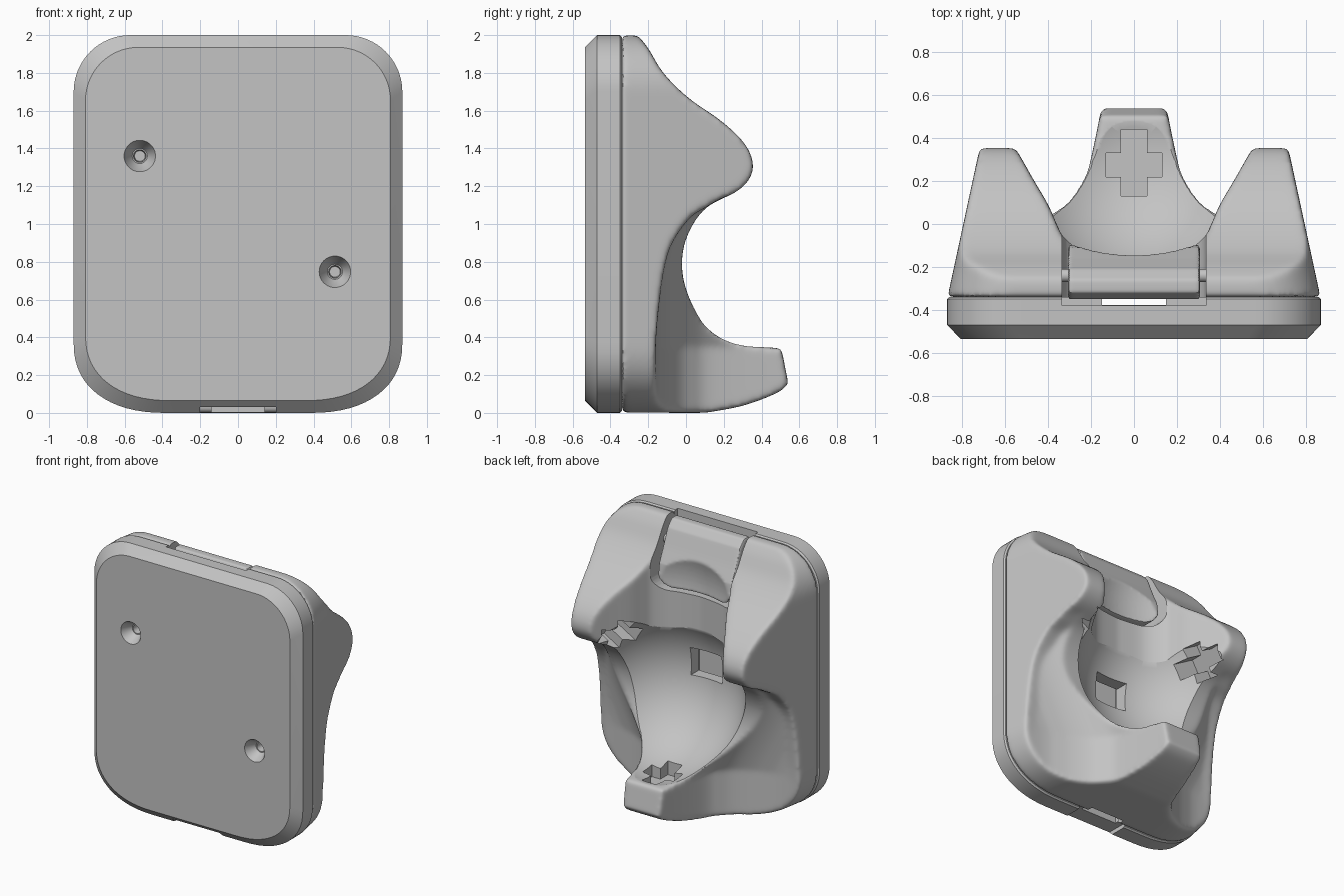
import bpy, bmesh, math
from mathutils import Matrix, Vector

cube = bpy.data.objects.get("Cube")
if cube:
    bpy.data.objects.remove(cube, do_unlink=True)

grey = bpy.data.materials.new("mid grey plastic")
grey.use_nodes = True
colour = (0.55, 0.55, 0.55, 1)
grey.diffuse_color = colour
grey.node_tree.nodes["Principled BSDF"].inputs["Base Color"].default_value = colour


# ---- helpers ----
def finish(name, bm):
    bmesh.ops.recalc_face_normals(bm, faces=bm.faces)
    mesh = bpy.data.meshes.new(name)
    bm.to_mesh(mesh)
    bm.free()
    mesh.materials.append(grey)
    obj = bpy.data.objects.new(name, mesh)
    bpy.context.collection.objects.link(obj)
    return obj


def loft(name, rings):
    bm = bmesh.new()
    loops = [[bm.verts.new(p) for p in ring] for ring in rings]
    for a, b in zip(loops, loops[1:]):
        for i in range(len(a)):
            j = (i + 1) % len(a)
            bm.faces.new((a[i], a[j], b[j], b[i]))
    bm.faces.new(loops[0])
    bm.faces.new(loops[-1])
    return finish(name, bm)


def box(name, x, y, z):
    return loft(name, [[(x[0], y[0], h), (x[1], y[0], h), (x[1], y[1], h), (x[0], y[1], h)] for h in z])


def side_prism(name, pts, x):
    return loft(name, [[(t, y, z) for y, z in pts] for t in (-x, x)])


def tongue(name, width, bottom, r):
    # tall slab with rounded lower corners
    half = [(width, 3)]
    for i in range(9):
        a = math.pi / 2 * i / 8
        half.append((width - r + r * math.cos(a), bottom + r - r * math.sin(a)))
    pts = half + [(-x, z) for x, z in reversed(half)]
    return loft(name, [[(x, y, z) for x, z in pts] for y in (-0.5, 1)])


def ball(name, centre, r):
    bm = bmesh.new()
    bmesh.ops.create_uvsphere(bm, u_segments=96, v_segments=48, radius=r,
                              matrix=Matrix.Translation(centre))
    return finish(name, bm)


def spindle(name, centre, profile, axis):
    # round part from (distance along axis, radius) pairs
    rings = []
    for t, r in profile:
        ring = []
        for i in range(40):
            c, s = r * math.cos(math.tau * i / 40), r * math.sin(math.tau * i / 40)
            p = (t, c, s) if axis == "x" else (c, t, s)
            ring.append(Vector(p) + Vector(centre))
        rings.append(ring)
    return loft(name, rings)


def spline(pts, steps=6):
    # smooth curve through the points
    pts = [Vector(p) for p in pts]
    out = []
    for i in range(len(pts) - 1):
        a, b, c, d = pts[max(i - 1, 0)], pts[i], pts[i + 1], pts[min(i + 2, len(pts) - 1)]
        for k in range(steps):
            t = k / steps
            out.append(0.5 * (2 * b + (c - a) * t + (2 * a - 5 * b + 4 * c - d) * t * t
                              + (3 * b - a - 3 * c + d) * t ** 3))
    return [tuple(p) for p in out + [pts[-1]]]


def bake(obj):
    deps = bpy.context.evaluated_depsgraph_get()
    mesh = bpy.data.meshes.new_from_object(obj.evaluated_get(deps))
    obj.modifiers.clear()
    obj.data = mesh


def combine(obj, tool, operation="DIFFERENCE"):
    mod = obj.modifiers.new("cut", "BOOLEAN")
    mod.operation, mod.solver, mod.object = operation, "MANIFOLD", tool
    bake(obj)
    bpy.data.objects.remove(tool, do_unlink=True)


def round_off(obj, voxel, passes):
    mod = obj.modifiers.new("remesh", "REMESH")
    mod.mode, mod.voxel_size = "VOXEL", voxel
    mod = obj.modifiers.new("soften", "SMOOTH")
    mod.factor, mod.iterations = 0.5, passes
    bake(obj)


def outline():
    # rounded housing outline with a softer curve along the bottom
    half = []
    for i in range(17):
        a = math.pi / 2 * i / 16
        half.append((0.57 + 0.3 * math.sin(a), 1.7 + 0.3 * math.cos(a)))
    for i in range(17):
        a = math.pi / 2 * i / 16
        c, s = max(math.cos(a), 0) ** 0.88, math.sin(a) ** 0.88
        half.append((0.38 + 0.49 * c, 0.37 - 0.37 * s))
    return half + [(-x, z) for x, z in reversed(half)]


def outline_ring(y, sx=1, sz=1):
    return [(x * sx, y, 1 + (z - 1) * sz) for x, z in outline()]


# ---- back plate with chamfer, screw holes and strap slots ----
plate = loft("back_plate", [outline_ring(-0.535, 0.928, 0.935), outline_ring(-0.47),
                            outline_ring(-0.35), outline_ring(-0.34, 0.99, 0.99)])
for x, z in ((-0.52, 1.36), (0.513, 0.747)):
    combine(plate, spindle("screw_cut", (x, 0, z), [(-0.55, 0.087), (-0.53, 0.082), (-0.46, 0.04),
                                                    (-0.46, 0.033), (-0.4, 0.028)], "y"))
combine(plate, box("strap_slot", (-0.15, 0.15), (-0.377, -0.3), (-1, 3)))
combine(plate, box("latch_slot", (-0.335, 0.335), (-0.38, -0.3), (1.85, 3)))
combine(plate, box("bottom_notch", (-0.2, 0.2), (-0.5, -0.3), (-1, 0.03)))

# ---- cradle body: tapered housing trimmed to the side profile ----
body = loft("cradle_body", [outline_ring(-0.34, 0.998, 0.999), outline_ring(0.6, 0.765)])
upper = spline([(-0.26, 2.005), (-0.2, 1.93), (-0.12, 1.8), (0.01, 1.67), (0.18, 1.55), (0.29, 1.45),
                (0.345, 1.36), (0.35, 1.27), (0.28, 1.18), (0.1, 1.08), (0, 0.92), (-0.02, 0.75),
                (0.03, 0.58), (0.13, 0.44), (0.28, 0.365), (0.505, 0.342)])
lower = spline([(0.542, 0.155), (0.48, 0.105), (0.3, 0.038), (0.1, 0)])
combine(body, side_prism("profile", [(-0.5, -0.01), (-0.5, 2.01), (-0.3, 2.01)] + upper + lower
                         + [(0, -0.01)], 1.2), "INTERSECT")

# valley between the two upper arms
half = spline([(0.7, 0.6), (0.55, 0.35), (0.47, 0.21), (0.4, 0.09), (0.36, 0), (0.32, -0.07),
               (0.2, -0.145), (0, -0.175)])
valley = half + [(-x, y) for x, y in reversed(half[:-1])]
combine(body, loft("valley", [[(x, y, z) for x, y in valley] for z in (0.9, 2.3)]))

# scoops either side of the lower arm, running up beneath the upper arms
plan = spline([(0.14, 0.7), (0.16, 0.5), (0.24, 0.15), (0.31, 0.03), (0.4, -0.05), (0.55, -0.12),
               (0.75, -0.16), (1.3, -0.17)]) + [(2, -0.17), (2, 0.7)]
under = spline([(-0.18, -0.3), (-0.165, 0.2), (-0.15, 0.5), (-0.1, 0.83), (0, 1.01), (0.1, 1.085),
                (0.28, 1.165), (0.8, 1.25)]) + [(0.8, -0.3)]
for s in (-1, 1):
    scoop = loft("scoop", [[(s * (x + d), y, z) for x, y in plan]
                           for z, d in ((-0.2, 0), (0.35, 0), (1.4, 0.54))])
    combine(scoop, side_prism("scoop_limit", under, 3), "INTERSECT")
    combine(body, scoop)
round_off(body, 0.012, 24)

# ball socket, latch channel, rear window and strap opening
centre = Vector((0, 0.335, 0.925))
combine(body, ball("socket", centre, 0.6))
combine(body, tongue("channel", 0.335, 1.5, 0.12))
combine(body, box("window", (-0.13, 0.13), (-0.4, 0), (0.85, 1.06)))
combine(body, box("strap_opening", (-0.14, 0.14), (-0.4, -0.28), (-1, 0.1)))

# cross-shaped catch pockets at the three arm tips
for angle, dy in ((0, 0), (120, -0.16), (-120, -0.16)):
    turn = (Matrix.Translation(centre) @ Matrix.Rotation(math.radians(angle), 4, "Y")
            @ Matrix.Translation(-centre))
    for hx, y0, y1 in ((0.06, 0.13, 0.44), (0.13, 0.22, 0.33)):
        pocket = box("pocket", (-hx, hx), (y0 + dy, y1 + dy), (0.26, 0.6))
        pocket.data.transform(turn)
        combine(body, pocket)

# ---- latch with thumb hollow, and its hinge pin ----
latch = side_prism("release_latch", [(-0.35, 1.5), (-0.35, 1.9), (-0.32, 1.985), (-0.26, 1.985), (-0.21, 1.93),
                                     (-0.16, 1.81), (-0.11, 1.7), (-0.095, 1.6), (-0.12, 1.5)], 0.4)
combine(latch, tongue("latch_outline", 0.308, 1.525, 0.12), "INTERSECT")
combine(latch, ball("thumb_hollow", (0, 0.42, 1.6), 0.59))
round_off(latch, 0.01, 6)
pin = spindle("hinge_pin", (0, -0.24, 1.83), [(-0.35, 0.03), (0.35, 0.03)], "x")

# ---- shading ----
bpy.ops.object.select_all(action="DESELECT")
for obj in (plate, body, latch, pin):
    obj.select_set(True)
bpy.context.view_layer.objects.active = body
bpy.ops.object.shade_smooth_by_angle(angle=math.radians(32))
